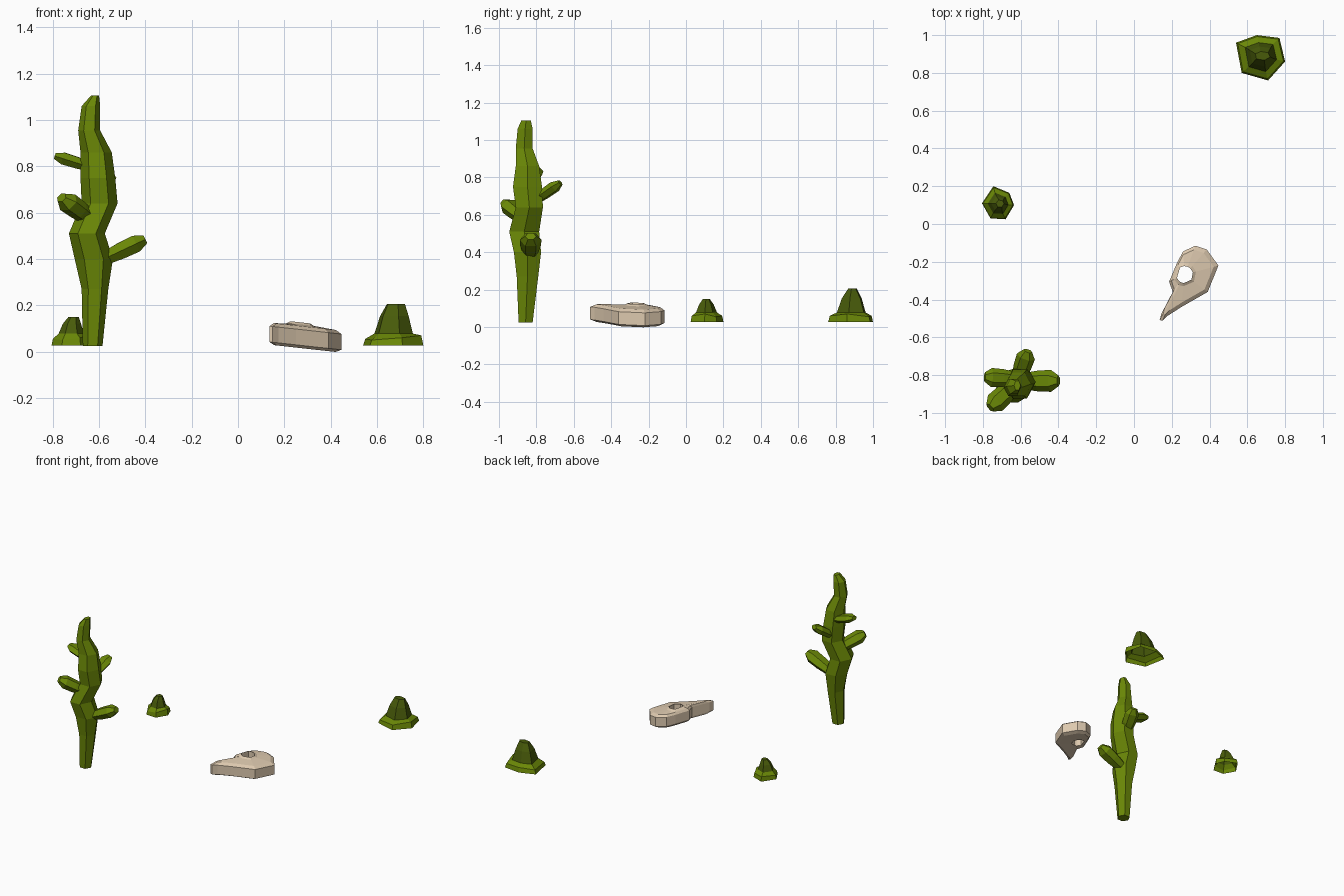
import bpy, bmesh, math
from mathutils import Vector

if "Cube" in bpy.data.objects:
    bpy.data.objects.remove(bpy.data.objects["Cube"])


def material(name, rgb):
    m = bpy.data.materials.new(name)
    m.diffuse_color = (*rgb, 1)
    m.use_nodes = True
    m.node_tree.nodes["Principled BSDF"].inputs["Base Color"].default_value = m.diffuse_color
    return m


GREEN = material("cactus green", (0.145, 0.245, 0.002))
DARK = material("dark cactus green", (0.065, 0.105, 0.003))
BONE = material("bone", (0.73, 0.59, 0.43))


def loft(name, rings, mat, cap_start=True, cap_end=True, closed=False):
    """Skin a list of equal-length point rings into a flat-shaded mesh."""
    bm = bmesh.new()
    vs = [[bm.verts.new(p) for p in r] for r in rings]
    n = len(vs[0])
    pairs = list(zip(vs, vs[1:]))
    if closed:
        pairs.append((vs[-1], vs[0]))
    for a, b in pairs:
        for i in range(n):
            j = (i + 1) % n
            bm.faces.new((a[i], a[j], b[j], b[i]))
    if cap_start and not closed:
        bm.faces.new(vs[0][::-1])
    if cap_end and not closed:
        bm.faces.new(vs[-1])
    bmesh.ops.recalc_face_normals(bm, faces=bm.faces)
    me = bpy.data.meshes.new(name)
    bm.to_mesh(me)
    bm.free()
    me.materials.append(mat)
    ob = bpy.data.objects.new(name, me)
    bpy.context.collection.objects.link(ob)
    return ob


# Tall cactus trunk: z, x min, x max, y min, y max
sections = [
    (0.025, -0.67, -0.585, -0.895, -0.82),
    (0.27, -0.675, -0.56, -0.905, -0.79),
    (0.40, -0.705, -0.54, -0.92, -0.775),
    (0.51, -0.73, -0.575, -0.945, -0.785),
    (0.64, -0.675, -0.52, -0.91, -0.765),
    (0.75, -0.68, -0.53, -0.925, -0.77),
    (0.86, -0.68, -0.545, -0.91, -0.785),
    (0.955, -0.69, -0.595, -0.91, -0.82),
    (1.06, -0.675, -0.595, -0.90, -0.82),
    (1.105, -0.635, -0.60, -0.88, -0.83),
]
rings = []
for z, x0, x1, y0, y1 in sections:
    rings.append([((x0 + x1) / 2 + (x1 - x0) / 2 * math.cos(a),
                   (y0 + y1) / 2 + (y1 - y0) / 2 / 0.866 * math.sin(a), z)
                  for a in (math.radians(60 * k) for k in range(6))])
loft("cactus_trunk", rings, GREEN)


# Flattened arms: swell towards the end, then taper to a blunt tip
def arm(name, base, tip, width, thick):
    base, tip = Vector(base), Vector(tip)
    axis = (tip - base).normalized()
    side = axis.cross(Vector((0, 0, 1))).normalized()
    up = side.cross(axis)
    rr = []
    for t, s in ((0, 0.75), (0.4, 0.95), (0.78, 1.0), (1.0, 0.5)):
        c = base.lerp(tip, t)
        rr.append([c + side * (width * s * math.cos(a)) + up * (thick * s * math.sin(a))
                   for a in (math.radians(60 * k) for k in range(6))])
    loft(name, rr, GREEN)


arm("arm_right", (-0.58, -0.832, 0.40), (-0.40, -0.83, 0.485), 0.058, 0.043)
arm("arm_front_left", (-0.64, -0.86, 0.575), (-0.762, -0.972, 0.665), 0.056, 0.044)
arm("arm_left", (-0.63, -0.82, 0.795), (-0.79, -0.81, 0.845), 0.050, 0.030)
arm("arm_back", (-0.61, -0.81, 0.675), (-0.562, -0.672, 0.772), 0.050, 0.032)


# Small cacti: irregular hexagonal skirt with a darker steep cone, open below
def small_cactus(name, outline, centre, peak, top, flat):
    c = Vector((*centre, 0))
    outer = [Vector((x, y, 0.027)) for x, y in outline]
    lip = [0.055, 0.05, 0.06, 0.07, 0.055, 0.06]

    def ring(s, zs):
        return [Vector((*(c.lerp(p, s).xy), z)) for p, z in zip(outer, zs)]
    tip = [Vector((peak[0] + flat[0] * math.cos(a), peak[1] + flat[1] * math.sin(a), top))
           for a in (math.atan2(p.y - c.y, p.x - c.x) for p in outer)]
    foot = ring(0.64, [0.078] * 6)
    shoulder = [a.lerp(b, 0.6) for a, b in zip(ring(0.62, [0.075] * 6), tip)]
    for p, a in zip(shoulder, ring(0.52, [0] * 6)):
        p.xy = p.xy.lerp(a.xy, 0.5)
    loft(name + "_skirt", [outer, ring(0.93, lip), foot],
         GREEN, cap_start=False, cap_end=False)
    loft(name + "_cone", [foot, shoulder, tip], DARK, cap_start=False)


small_cactus("small_cactus_back",
             [(0.54, 0.96), (0.57, 0.80), (0.71, 0.76), (0.80, 0.86), (0.77, 0.985), (0.65, 1.0)],
             (0.675, 0.89), (0.68, 0.89), 0.205, (0.042, 0.024))
small_cactus("small_cactus_left",
             [(-0.805, 0.11), (-0.76, 0.03), (-0.68, 0.025), (-0.635, 0.10), (-0.66, 0.165), (-0.745, 0.20)],
             (-0.72, 0.105), (-0.71, 0.108), 0.15, (0.022, 0.020))

# Skull lying on its side: beaked outline with an eye hole right through
outline = [(0.136, -0.508), (0.150, -0.512), (0.175, -0.488), (0.25, -0.44), (0.39, -0.36), (0.447, -0.22),
           (0.385, -0.135), (0.325, -0.115), (0.26, -0.145), (0.228, -0.205), (0.186, -0.305),
           (0.205, -0.36), (0.145, -0.475)]
eye = Vector((0.268, -0.268))


def skull_ring(pts, z_mid):
    # the whole skull leans down towards +x
    return [(x, y, z_mid - 0.11 * (x - 0.30)) for x, y in pts]


def inset(f):
    return [tuple(eye.lerp(Vector(p), f)) for p in outline]


def eye_ring(r):
    out = []
    for p in outline:
        d = (Vector(p) - eye).normalized()
        out.append(tuple(eye + d * r))
    return out


loft("skull", [
    skull_ring(eye_ring(0.045), 0.015),
    skull_ring(inset(0.85), 0.012),
    skull_ring(outline, 0.024),
    skull_ring(outline, 0.092),
    skull_ring(inset(0.86), 0.107),
    skull_ring(eye_ring(0.062), 0.114),
    skull_ring(eye_ring(0.045), 0.123),
], BONE, closed=True)
